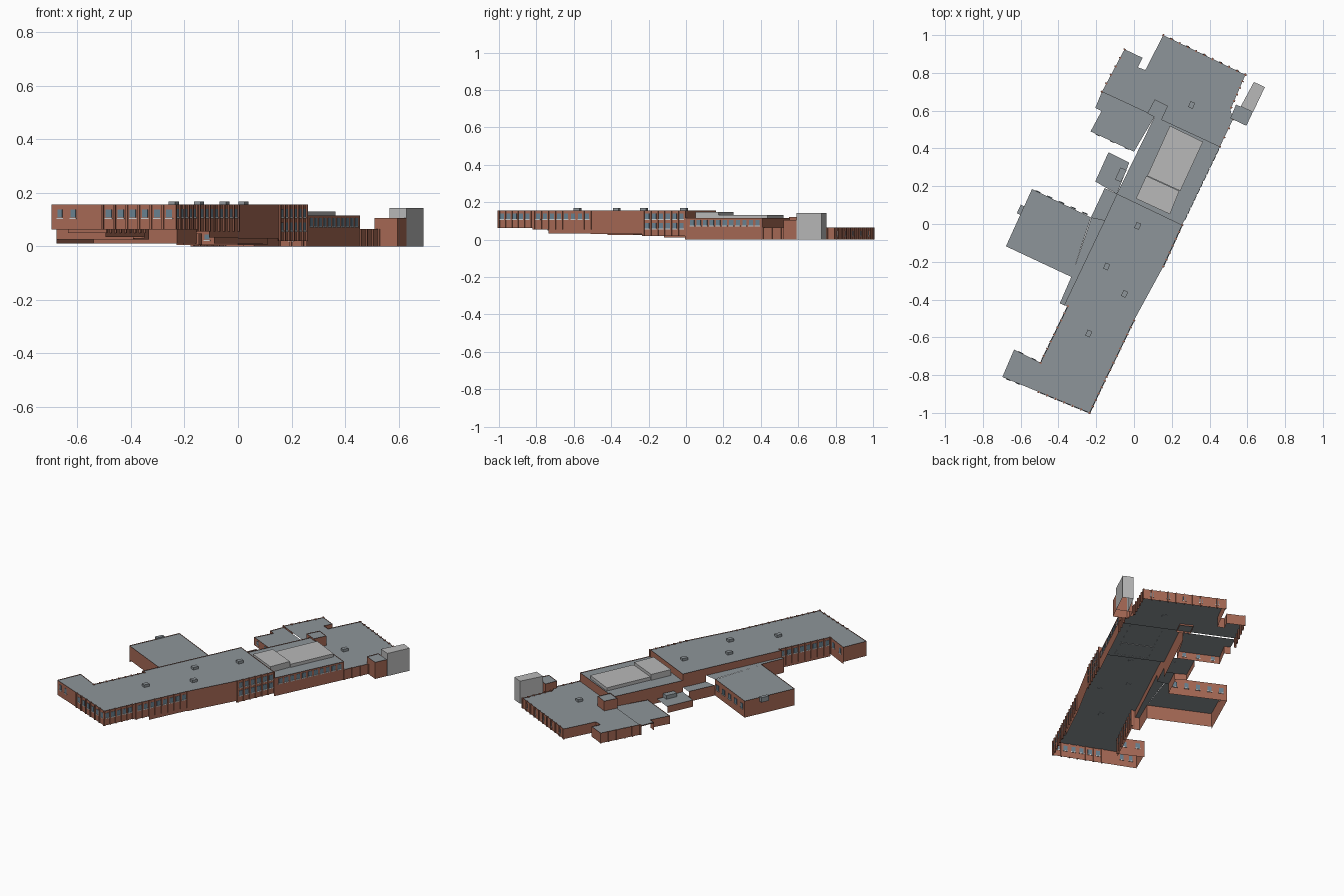
import bpy, bmesh, math
from mathutils import Vector, Matrix


def mat(name, rgb):
    m = bpy.data.materials.new(name)
    m.diffuse_color = (*rgb, 1)
    return m


BRICK = mat("brick", (0.38, 0.14, 0.09))
ROOF = mat("roofing", (0.27, 0.30, 0.32))
METAL = mat("light_metal", (0.48, 0.48, 0.48))
GLASS = mat("glass", (0.14, 0.22, 0.28))
SILL = mat("sill", (0.6, 0.6, 0.58))


def finish(name, bm, mats):
    me = bpy.data.meshes.new(name)
    bm.to_mesh(me)
    bm.free()
    for m in mats:
        me.materials.append(m)
    ob = bpy.data.objects.new(name, me)
    bpy.context.scene.collection.objects.link(ob)
    return ob


def block(name, pts, top, wall=BRICK, roof=ROOF, lip=0.004):
    """Open-bottomed volume; pts are anticlockwise (x, y, bottom of wall to next), None = no wall."""
    bm = bmesh.new()
    for i, (x, y, b) in enumerate(pts):
        x2, y2, _ = pts[(i + 1) % len(pts)]
        if b is not None:
            bm.faces.new([bm.verts.new(c) for c in
                          ((x, y, b), (x2, y2, b), (x2, y2, top), (x, y, top))])
    f = bm.faces.new([bm.verts.new((x, y, top - lip)) for x, y, _ in pts])
    f.material_index = 1
    return finish(name, bm, [wall, roof])


def add_box(bm, centre, size, angle, mi=0):
    m = Matrix.Translation(centre) @ Matrix.Rotation(angle, 4, 'Z') @ Matrix.Diagonal((*size, 1))
    for v in bmesh.ops.create_cube(bm, size=1, matrix=m)['verts']:
        for f in v.link_faces:
            f.material_index = mi


def stations(p, q, n, ends):
    p, q = Vector(p), Vector(q)
    a = math.atan2(q.y - p.y, q.x - p.x)
    return a, [p.lerp(q, i / n if ends else (i + .5) / n) for i in range(n + ends)]


def pilasters(bm, p, q, n, z0, z1):
    a, pts = stations(p, q, n, 1)
    for c in pts:
        add_box(bm, (c.x, c.y, (z0 + z1) / 2), (.008, .012, z1 - z0), a)


def windows(bm, p, q, n, z, w=.024, h=.03):
    a, pts = stations(p, q, n, 0)
    for c in pts:
        add_box(bm, (c.x, c.y, z), (w, .004, h), a)
        add_box(bm, (c.x, c.y, z - h / 2 - .003), (w + .006, .007, .005), a, 1)


# Tall south block with stepped wall bottoms following sloping ground
block("south_block", [
    (-.235, -1, .063), (-.15, -.82, .055), (-.108, -.735, .033), (0, -.51, .03),
    (.15, -.235, .02), (.255, -.005, .111), (-.09, .16, .071), (-.155, .02, .111),
    (-.37, -.43, .03), (-.35, -.435, .035), (-.495, -.735, .05), (-.635, -.665, .063),
    (-.697, -.81, .063)], .156)

# Low link along the west side, and the west wing
block("west_link_north", [(-.09, .16, None), (-.155, .19, .01), (-.228, .035, None),
                          (-.155, .02, None)], .075)
block("west_link_south", [(-.155, .02, None), (-.225, .035, None), (-.332, -.28, .025),
                          (-.393, -.42, .03), (-.37, -.43, None)], .115)
block("west_wing", [(-.54, .185, .01), (-.678, -.118, .025), (-.332, -.28, None),
                    (-.228, .035, .01)][0:], .115)

# Middle block
block("middle_block", [(-.09, .16, None), (.255, -.005, 0), (.455, .41, .06),
                       (.11, .57, .01)], .115)

# Low north block and its western annexes
block("north_block", [(.455, .41, 0), (.525, .555, 0), (.51, .605, 0), (.59, .79, 0),
                      (.155, 1, 0), (.06, .815, 0), (.02, .83, 0), (.045, .88, 0),
                      (-.05, .925, 0), (-.17, .70, None), (.11, .57, None)], .064)
block("northwest_annex", [(.11, .57, None), (-.17, .70, .05), (-.205, .615, .005),
                          (-.172, .598, .005), (-.23, .49, .005), (0, .383, .005)], .056)
block("west_annex", [(-.025, .325, None), (-.135, .38, .005), (-.205, .225, .005),
                     (-.145, .19, None), (-.09, .16, None)], .048)

# Stair box, entrance tower and plant enclosure
block("stair_box", [(.07, .585, .05), (.145, .55, .05), (.18, .625, .05), (.11, .66, .05)], .122)
block("entrance_tower", [(.51, .56, 0), (.595, .52, 0), (.63, .595, 0), (.54, .632, 0)], .105)
block("grey_tower", [(.565, .622, 0), (.63, .592, 0), (.693, .725, 0), (.635, .752, 0)],
      .143, METAL, METAL, 0)

# Rooftop penthouses
block("penthouse_south", [(.01, .135, .11), (.19, .052, .11), (.24, .175, .11), (.065, .255, .11)],
      .148, METAL, METAL, 0)
block("penthouse_north", [(.07, .255, .11), (.245, .175, .11), (.365, .435, .11), (.19, .52, .11)],
      .131, METAL, METAL, 0)

# Small roof vents
TILT = math.radians(-24.7)
bm = bmesh.new()
for x, y, z in ((.02, -.01, .159), (-.145, -.225, .159), (-.05, -.37, .159),
                (-.24, -.58, .159), (.305, .63, .067)):
    add_box(bm, (x, y, z), (.026, .034, .018), TILT)
add_box(bm, (-.07, .26, .055), (.035, .07, .025), TILT)
add_box(bm, (-.60, .075, .105), (.022, .05, .03), TILT)
finish("roof_vents", bm, [ROOF])

# Brick pilasters
bm = bmesh.new()
pilasters(bm, (-.505, -.889), (-.235, -1), 6, .063, .156)
pilasters(bm, (-.235, -1), (-.155, -.83), 5, .063, .156)
pilasters(bm, (-.145, -.81), (0, -.51), 8, .055, .156)
pilasters(bm, (.155, -.225), (.255, -.005), 6, .02, .156)
pilasters(bm, (-.35, -.435), (-.495, -.735), 8, .05, .156)
pilasters(bm, (.59, .79), (.155, 1), 10, 0, .064)
pilasters(bm, (.515, .617), (.59, .79), 5, 0, .064)
pilasters(bm, (.455, .41), (.525, .555), 3, 0, .064)
pilasters(bm, (-.05, .925), (-.17, .70), 5, 0, .064)
finish("pilasters", bm, [BRICK])

# Windows with sills
bm = bmesh.new()
windows(bm, (-.69, -.813), (-.59, -.854), 2, .122, .02)
windows(bm, (-.505, -.889), (-.235, -1), 6, .122)
windows(bm, (-.235, -1), (-.155, -.83), 5, .125)
windows(bm, (-.145, -.81), (0, -.51), 8, .125)
for z in (.125, .075):
    windows(bm, (.155, -.225), (.255, -.005), 6, z)
windows(bm, (.265, .016), (.45, .4), 11, .09)
windows(bm, (-.35, -.435), (-.495, -.735), 8, .125)
windows(bm, (-.495, -.735), (-.635, -.665), 2, .12)
windows(bm, (-.228, .042), (-.54, .185), 5, .075)
windows(bm, (0, .383), (-.23, .49), 3, .035, .02, .02)
windows(bm, (.59, .79), (.155, 1), 5, .035, .016, .024)
finish("windows", bm, [GLASS, SILL])
